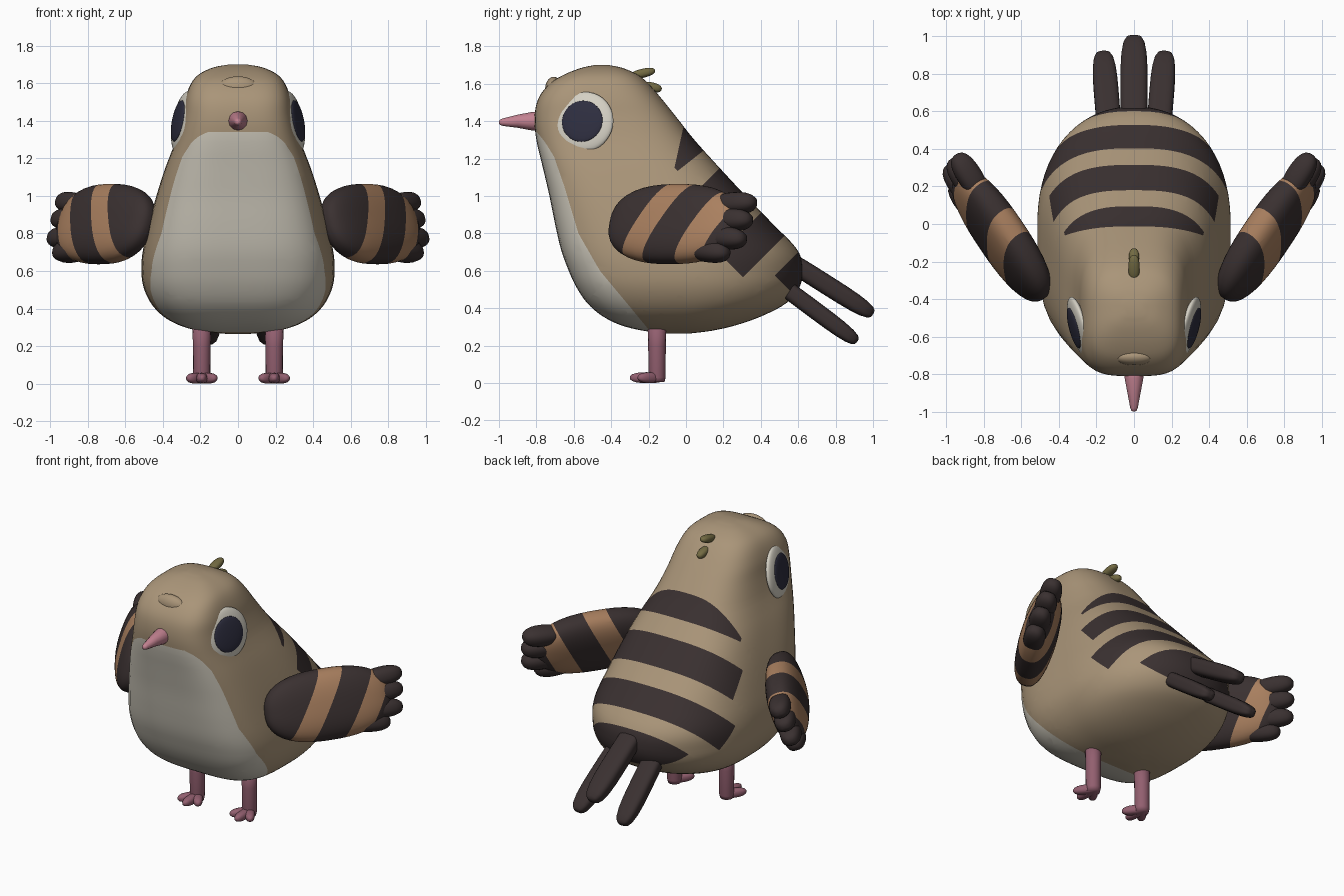
import bpy, bmesh, math
from mathutils import Vector, Matrix

if "Cube" in bpy.data.objects:
    bpy.data.objects.remove(bpy.data.objects["Cube"])


def material(name, *rgb):
    m = bpy.data.materials.new(name)
    m.use_nodes = True
    m.diffuse_color = (*rgb, 1)
    bsdf = m.node_tree.nodes["Principled BSDF"]
    bsdf.inputs["Base Color"].default_value = (*rgb, 1)
    bsdf.inputs["Roughness"].default_value = 0.8
    return m


TAN = material("body tan", .40, .30, .19)
CREAM = material("belly cream", .62, .585, .50)
DARK = material("dark brown", .042, .03, .03)
COPPER = material("wing copper", .40, .215, .115)
PINK = material("leg pink", .29, .115, .16)
ROSE = material("beak rose", .54, .22, .28)
OLIVE = material("crest olive", .17, .145, .055)
WHITE = material("eye white", .66, .63, .55)
NAVY = material("pupil navy", .027, .027, .05)


def finish(name, bm, mats, mirror=False):
    bmesh.ops.recalc_face_normals(bm, faces=bm.faces)
    for f in bm.faces:
        f.smooth = True
    me = bpy.data.meshes.new(name)
    bm.to_mesh(me)
    bm.free()
    for m in mats:
        me.materials.append(m)
    ob = bpy.data.objects.new(name, me)
    bpy.context.collection.objects.link(ob)
    if mirror:
        ob.modifiers.new("mirror", "MIRROR")


def cut(bm, co, no, faces=None):
    faces = list(faces if faces is not None else bm.faces)
    geom = set(faces)
    for f in faces:
        geom.update(f.edges)
        geom.update(f.verts)
    bmesh.ops.bisect_plane(bm, geom=list(geom), dist=1e-4, plane_co=co, plane_no=no)


def blob(bm, centre, axis, radii, side=(1, 0, 0), power=2.0, seg=32):
    """Rounded ellipsoid: radii run along axis, side and their normal."""
    a = Vector(axis).normalized()
    s = Vector(side)
    s = (s - a * s.dot(a)).normalized()
    basis = Matrix((a, s, a.cross(s))).transposed()
    verts = bmesh.ops.create_uvsphere(bm, u_segments=seg, v_segments=seg // 2, radius=1)["verts"]
    for v in verts:
        c = Vector((v.co.z, v.co.x, v.co.y))
        c /= sum(abs(k) ** power for k in c) ** (1 / power)
        v.co = Vector(centre) + basis @ Vector([k * r for k, r in zip(c, radii)])


def feather(bm, base, tip, width, thick, **kw):
    base, tip = Vector(base), Vector(tip)
    blob(bm, (base + tip) / 2, tip - base, ((tip - base).length / 2, width, thick), **kw)


def loft(bm, rings):
    rows = [[bm.verts.new(p) for p in ring] for ring in rings]
    for a, b in zip(rows, rows[1:]):
        for i in range(len(a)):
            j = (i + 1) % len(a)
            bm.faces.new((a[i], a[j], b[j], b[i]))
    bm.faces.new(rows[0])
    bm.faces.new(rows[-1])


# Body: height, front edge, back edge, half width
PROFILE = [
    (.265, -.10, .02, .06), (.28, -.23, .14, .20), (.31, -.35, .27, .31),
    (.36, -.45, .41, .40), (.43, -.53, .54, .465), (.52, -.59, .61, .505),
    (.62, -.635, .625, .515), (.72, -.67, .59, .505), (.85, -.70, .465, .475),
    (1.0, -.73, .32, .435), (1.15, -.765, .18, .387), (1.3, -.80, .045, .33),
    (1.42, -.81, -.05, .298), (1.52, -.79, -.13, .28), (1.6, -.73, -.2, .25),
    (1.65, -.65, -.26, .205), (1.685, -.56, -.34, .13), (1.7, -.49, -.41, .05)]


def smooth_rows(rows, steps=4):
    pts = [Vector(r) for r in rows]
    pts = [2 * pts[0] - pts[1]] + pts + [2 * pts[-1] - pts[-2]]
    for a, b, c, d in zip(pts, pts[1:], pts[2:], pts[3:]):
        for k in range(steps):
            t = k / steps
            yield (2 * b + (c - a) * t + (2 * a - 5 * b + 4 * c - d) * t * t
                   + (3 * b - a - 3 * c + d) * t ** 3) / 2
    yield pts[-2]


def body_ring(row, n=72):
    z, front, back, half = row
    rear_power = 2.15 + .75 * min(max((z - .6) / .5, 0), 1)
    for i in range(n):
        c, s = math.cos(math.tau * i / n), math.sin(math.tau * i / n)
        e = 3.6 if s < 0 else rear_power
        r = (abs(c) ** e + abs(s) ** e) ** (-1 / e)
        yield (half * r * c, (front + back) / 2 + (back - front) / 2 * r * s, z)


bm = bmesh.new()
loft(bm, [list(body_ring(r)) for r in smooth_rows(PROFILE)])

# Belly patch: edge curve seen from the side as (y, z)
BELLY = [(-.795, 1.34), (-.755, 1.29), (-.705, 1.21), (-.65, 1.05), (-.575, .8),
         (-.46, .6), (-.31, .42), (-.17, .25)]
for y, z in BELLY:
    cut(bm, (0, y, z), (0, 0, 1))
for (y0, z0), (y1, z1) in zip(BELLY, BELLY[1:]):
    band = [f for f in bm.faces if z1 < f.calc_center_median().z < z0]
    cut(bm, (0, y0, z0), (0, z0 - z1, y1 - y0), band)

# Back stripes: front and rear edge lines (offset, slope), and how deep they reach
STRIPES = [((-.315, .22), (-1.485, 1.27), 1.09), ((-.97, 1), (-.69, 1), .99),
           ((-.51, 1), (-.26, 1), .87), ((-.10, 1), (2, 1), 1.05)]


def in_stripe(face, front, rear):
    _, y, z = face.calc_center_median()
    return front[0] + front[1] * z < y < rear[0] + rear[1] * z


for front, rear, depth in STRIPES:
    for offset, slope in (front, rear):
        cut(bm, (0, offset, 0), (0, 1, -slope))
    cut(bm, (0, depth, 0), (0, 1, 1), [f for f in bm.faces if in_stripe(f, front, rear)])


def in_belly(y, z):
    return any(z1 < z < z0 and y < y0 + (y1 - y0) * (z0 - z) / (z0 - z1)
               for (y0, z0), (y1, z1) in zip(BELLY, BELLY[1:]))


for f in bm.faces:
    _, y, z = f.calc_center_median()
    if in_belly(y, z):
        f.material_index = 1
    elif any(in_stripe(f, a, b) and y + z > d for a, b, d in STRIPES):
        f.material_index = 2
finish("body", bm, [TAN, CREAM, DARK])

# Brow bump, sunk into the forehead at its lower end
bm = bmesh.new()
blob(bm, (0, -.712, 1.583), (1, 0, 0), (.10, .055, .04), side=(0, .2, 1))
finish("brow", bm, [TAN])

# Eyes
LOOK = Vector((.95, -.25, .19)).normalized()
EYE = Vector((.295, -.548, 1.395))
for name, radius, depth, shift, mat in (("eye_whites", .165, .036, 0, WHITE),
                                        ("pupils", .112, .016, .026, NAVY)):
    bm = bmesh.new()
    blob(bm, EYE + LOOK * shift, LOOK, (depth, radius, radius), side=(0, 0, 1), seg=40)
    finish(name, bm, [mat], True)

# Beak
bm = bmesh.new()
loft(bm, [[(r * math.cos(math.tau * i / 12), y, z + r * math.sin(math.tau * i / 12)) for i in range(12)]
          for y, z, r in ((-.76, 1.4, .052), (-.82, 1.4, .05), (-.9, 1.4, .035),
                          (-.98, 1.395, .02), (-.995, 1.394, .014), (-1, 1.393, .005))])
finish("beak", bm, [ROSE])

# Crest tufts
bm = bmesh.new()
feather(bm, (0, -.30, 1.64), (0, -.165, 1.672), .03, .024, power=2.4)
feather(bm, (0, -.235, 1.595), (0, -.13, 1.57), .028, .025, power=2.4)
finish("crest", bm, [OLIVE])

# Wings: rolled paddles with slanted bands
ALONG = Vector((.56, .83, 0)).normalized()
UP = Vector((-.29, .195, 1)).normalized()
WING = Vector((.715, -.05, .85))
SLANT = .57
BANDS = [(-.185, -.03), (.18, .335)]
bm = bmesh.new()
blob(bm, WING - ALONG * .015, ALONG, (.405, .22, .108), side=UP, power=2.5, seg=48)
for edge in (e for band in BANDS for e in band):
    cut(bm, WING + ALONG * edge, ALONG - UP * SLANT)
for f in bm.faces:
    w = (f.calc_center_median() - WING).dot(ALONG - UP * SLANT)
    f.material_index = any(a < w < b for a, b in BANDS)
finish("wings", bm, [DARK, COPPER], True)

# Wing tip feathers: reach along the wing and height across it
bm = bmesh.new()
for reach, height in ((.48, .125), (.475, .025), (.46, -.085), (.37, -.165)):
    tip = WING + ALONG * reach + UP * height
    feather(bm, tip - ALONG * .26 - UP * height * .15, tip, .058, .066, side=UP, power=2.5, seg=24)
finish("wing_tips", bm, [DARK], True)

# Tail feathers
bm = bmesh.new()
feather(bm, (0, .46, .71), (0, 1, .368), .072, .052, power=3.5)
finish("tail_middle", bm, [DARK])
bm = bmesh.new()
feather(bm, (.125, .42, .59), (.165, .915, .222), .066, .047, power=3.5)
finish("tail_sides", bm, [DARK], True)

# Legs and toes
bm = bmesh.new()
loft(bm, [[(.193 + r * math.cos(math.tau * i / 16), -.155 + r * math.sin(math.tau * i / 16), z)
           for i in range(16)] for z, r in ((.005, .04), (.03, .046), (.2, .047), (.36, .052))])
finish("legs", bm, [PINK], True)
bm = bmesh.new()
for dx, y in ((-.075, -.255), (0, -.30), (.075, -.255)):
    feather(bm, (.193 - dx * .3, -.12, .029), (.193 + dx, y, .029), .03, .029, power=2.5, seg=20)
finish("toes", bm, [PINK], True)
